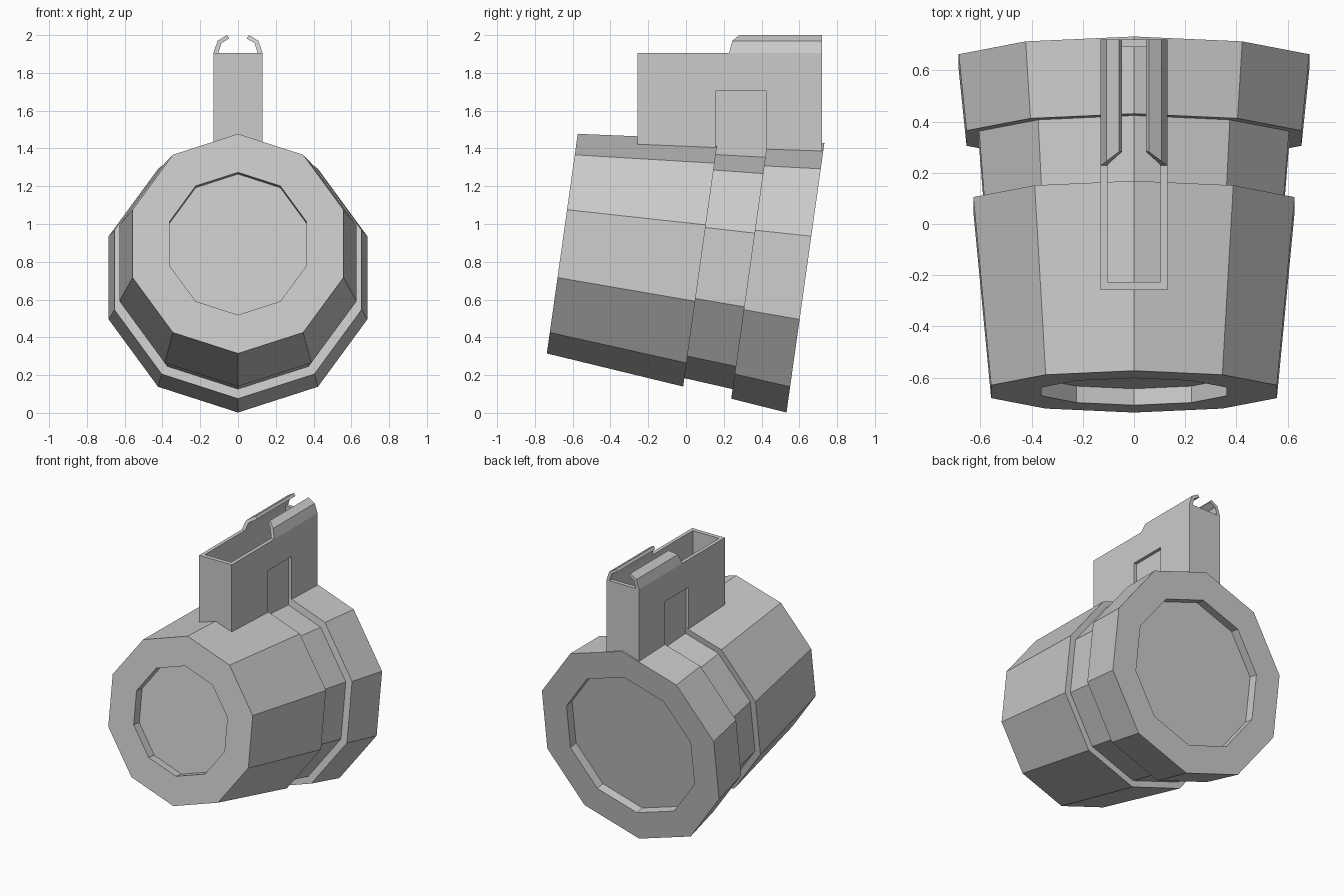
import bpy, bmesh
from math import sin, cos, radians, tau
from mathutils import Vector

if "Cube" in bpy.data.objects:
    bpy.data.objects.remove(bpy.data.objects["Cube"])

TILT = radians(8)
AXIS = Vector((0, cos(TILT), -sin(TILT)))
UP = Vector((0, sin(TILT), cos(TILT)))
SIDE = Vector((1, 0, 0))


def finish(bm, name):
    bmesh.ops.recalc_face_normals(bm, faces=bm.faces)
    mesh = bpy.data.meshes.new(name)
    bm.to_mesh(mesh)
    bm.free()
    obj = bpy.data.objects.new(name, mesh)
    bpy.context.collection.objects.link(obj)
    return obj


def loft(name, rings):
    """Bridge successive point rings and cap both ends."""
    bm = bmesh.new()
    loops = [[bm.verts.new(p) for p in ring] for ring in rings]
    n = len(loops[0])
    for a, b in zip(loops, loops[1:]):
        for i in range(n):
            j = (i + 1) % n
            bm.faces.new((a[i], a[j], b[j], b[i]))
    bm.faces.new(loops[0])
    bm.faces.new(loops[-1])
    return finish(bm, name)


def box(name, x, y, z):
    rings = [[(x[0], y[0], h), (x[1], y[0], h), (x[1], y[1], h), (x[0], y[1], h)] for h in z]
    return loft(name, rings)


def cut(target, cutter):
    mod = target.modifiers.new(cutter.name, 'BOOLEAN')
    mod.operation = 'DIFFERENCE'
    mod.solver = 'EXACT'
    mod.object = cutter
    cutter.hide_render = True
    cutter.hide_set(True)


# Tilted ten-sided barrel: (distance along axis, radius), recessed at both ends
profile = [(0.065, 0.381), (0, 0.381), (0, 0.587), (0.739, 0.66), (0.739, 0.615),
           (1.0, 0.637), (1.0, 0.688), (1.3, 0.72), (1.3, 0.52), (1.235, 0.52)]
start = Vector((0, -0.655, 0.896))
barrel = loft("barrel", [
    [start + AXIS * t + r * (SIDE * sin(tau * i / 10) + UP * cos(tau * i / 10)) for i in range(10)]
    for t, r in profile])

# Hollow upright mount with a shallow slot on each side
mount = box("mount", (-0.13, 0.13), (-0.257, 0.72), (1.34, 1.905))
cut(mount, box("mount_cavity_cutter", (-0.104, 0.104), (-0.226, 0.692), (1.2, 2.1)))
for s in (-1, 1):
    xs = sorted((s * 0.107, s * 0.2))
    cut(mount, box("slot_cutter", xs, (0.155, 0.425), (1.2, 1.705)))

# Curled rail lips on the mount: (x, z, front y)
lip = [(0.13, 1.905, 0.228), (0.108, 1.97, 0.245), (0.058, 2.0, 0.283),
       (0.046, 1.982, 0.283), (0.088, 1.957, 0.245), (0.104, 1.905, 0.228)]
for s, label in ((-1, "left"), (1, "right")):
    loft("rail_lip_" + label, [[(s * x, y, z) for x, z, y in lip],
                               [(s * x, 0.72, z) for x, z, y in lip]])
